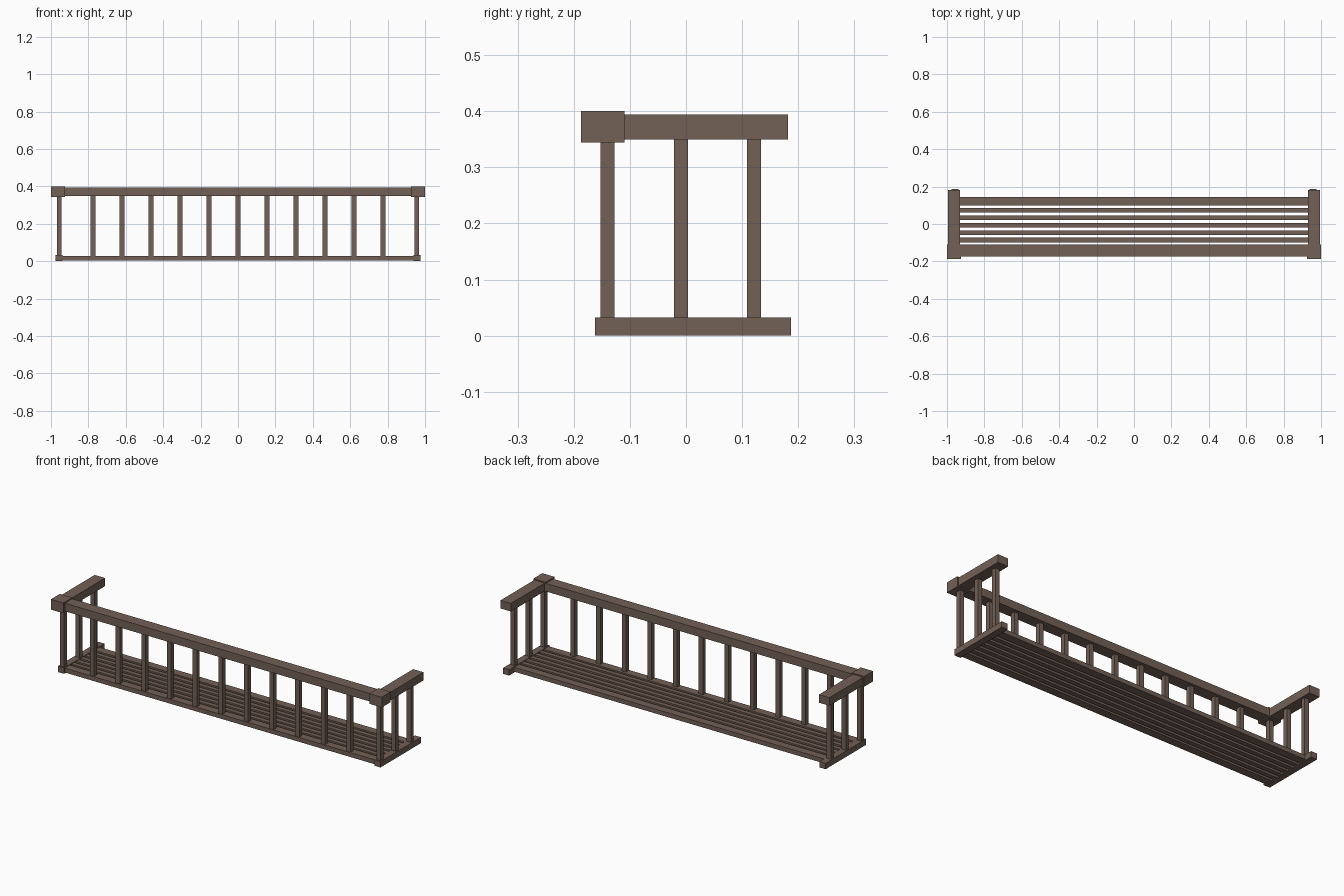
import bpy

if "Cube" in bpy.data.objects:
    bpy.data.objects.remove(bpy.data.objects["Cube"])

wood = bpy.data.materials.new("dark brown wood")
wood.diffuse_color = (0.17, 0.118, 0.093, 1)
wood.use_nodes = True
wood.node_tree.nodes["Principled BSDF"].inputs["Base Color"].default_value = wood.diffuse_color


def box(name, x, y, z):
    """Box from (min, max) ranges on each axis."""
    verts = [(a, b, c) for a in x for b in y for c in z]
    faces = [(0, 1, 3, 2), (4, 6, 7, 5), (0, 4, 5, 1),
             (2, 3, 7, 6), (0, 2, 6, 4), (1, 5, 7, 3)]
    mesh = bpy.data.meshes.new(name)
    mesh.from_pydata(verts, [], faces)
    mesh.materials.append(wood)
    obj = bpy.data.objects.new(name, mesh)
    bpy.context.collection.objects.link(obj)
    return obj


def around(c, width=0.025):
    return (c - width / 2, c + width / 2)


# Front handrail and bottom rail
box("front_handrail", (-0.93, 0.93), (-0.174, -0.11), (0.35, 0.394))
box("front_bottom_rail", (-0.94, 0.94), (-0.156, -0.112), (0.005, 0.029))

# Front balusters
for i in range(-5, 6):
    box("front_baluster", around(i * 0.155), around(-0.14), (0.028, 0.351))

# Floor slats and wider back slat
for i in range(5):
    box("floor_slat", (-0.94, 0.94), around(0.073 - i * 0.0397, 0.025), (0.005, 0.029))
box("back_floor_slat", (-0.94, 0.94), (0.1, 0.144), (0.005, 0.029))

# Ends, left and right
for side, s in (("left", -1), ("right", 1)):
    def span(a, b):
        return tuple(sorted((s * a, s * b)))
    box(side + "_corner_block", span(0.925, 1.0), (-0.187, -0.11), (0.344, 0.4))
    box(side + "_handrail", span(0.931, 0.994), (-0.112, 0.182), (0.35, 0.394))
    box(side + "_bottom_rail", span(0.938, 0.975), (-0.162, 0.187), (0, 0.032))
    for y in (-0.14, -0.009, 0.121):
        box(side + "_post", around(s * 0.956), around(y), (0.031, 0.351))
